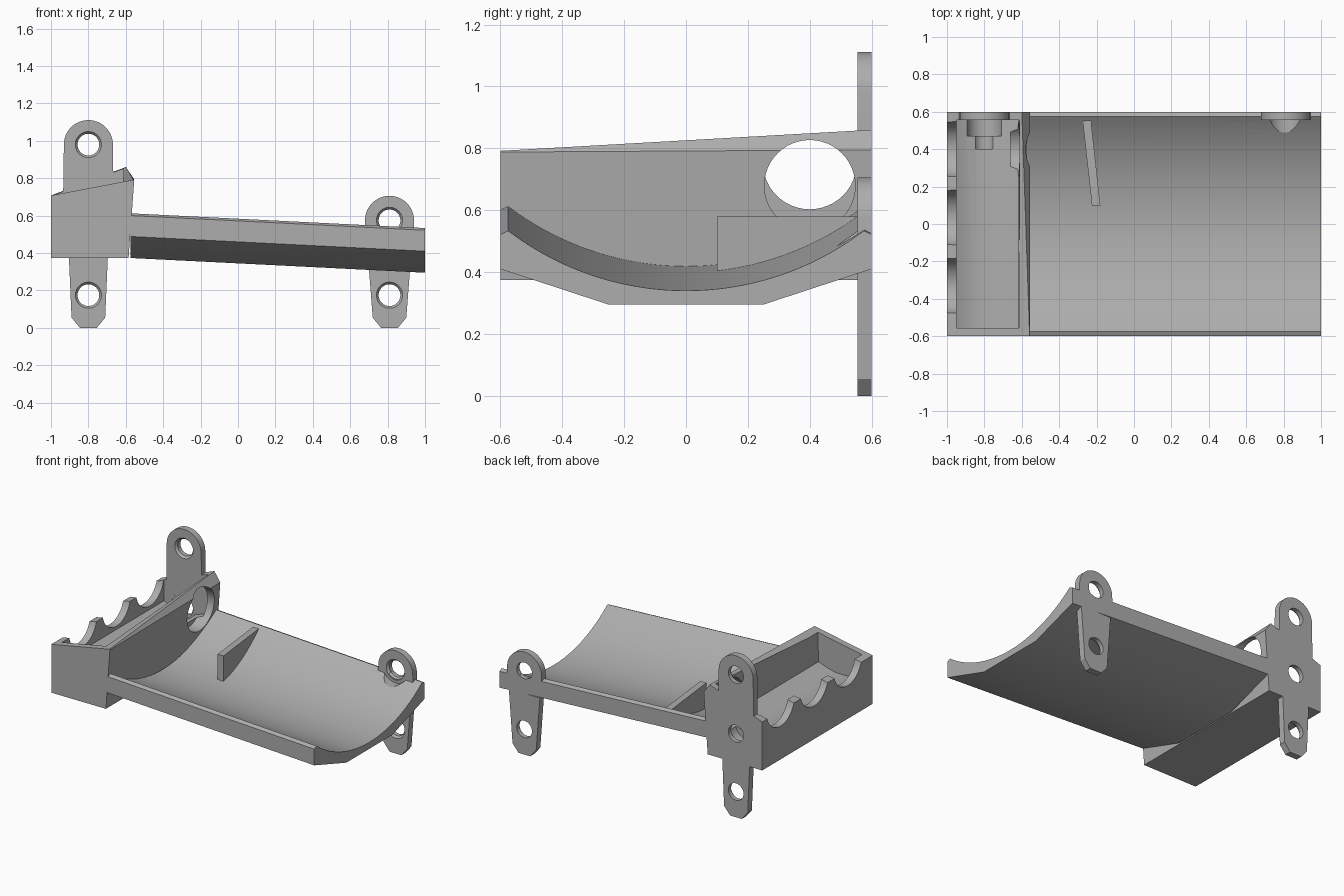
import bpy, bmesh
from math import sin, cos, pi, sqrt

old = bpy.data.objects.get("Cube")
if old:
    bpy.data.objects.remove(old, do_unlink=True)

grey = bpy.data.materials.new("plain_grey")
grey.use_nodes = True
grey.diffuse_color = (0.42, 0.42, 0.42, 1)
grey.node_tree.nodes["Principled BSDF"].inputs["Base Color"].default_value = grey.diffuse_color


def solid(name, ring_a, ring_b):
    """Closed solid lofted between two matching rings of points."""
    bm = bmesh.new()
    a = [bm.verts.new(p) for p in ring_a]
    b = [bm.verts.new(p) for p in ring_b]
    n = len(a)
    for i in range(n):
        j = (i + 1) % n
        bm.faces.new((a[i], a[j], b[j], b[i]))
    bm.faces.new(a[::-1])
    bm.faces.new(b)
    bmesh.ops.recalc_face_normals(bm, faces=bm.faces)
    mesh = bpy.data.meshes.new(name)
    bm.to_mesh(mesh)
    bm.free()
    mesh.materials.append(grey)
    obj = bpy.data.objects.new(name, mesh)
    bpy.context.collection.objects.link(obj)
    return obj


def along_y(name, profile, y0, y1):
    """Extrude an (x, z) profile along y."""
    return solid(name, [(x, y0, z) for x, z in profile], [(x, y1, z) for x, z in profile])


def circle(u, v, r, start=0, end=2 * pi, n=48):
    return [(u + r * cos(start + (end - start) * i / n),
             v + r * sin(start + (end - start) * i / n)) for i in range(n)]


def rod_y(x, z, r0, r1, y0, y1):
    """Round cutter along y, tapered if the radii differ."""
    return solid("cutter", [(px, y0, pz) for px, pz in circle(x, z, r0)],
                 [(px, y1, pz) for px, pz in circle(x, z, r1)])


def rod_x(y, z, r, x0, x1):
    ring = circle(y, z, r)
    return solid("cutter", [(x0, py, pz) for py, pz in ring], [(x1, py, pz) for py, pz in ring])


def cut(obj, cutter):
    cutter.hide_render = True
    mod = obj.modifiers.new("cut", "BOOLEAN")
    mod.operation = "DIFFERENCE"
    mod.solver = "EXACT"
    mod.object = cutter
    bpy.context.view_layer.objects.active = obj
    bpy.ops.object.modifier_apply(modifier=mod.name)
    bpy.data.objects.remove(cutter, do_unlink=True)


def screw_hole(obj, x, z):
    cut(obj, rod_y(x, z, 0.058, 0.058, 0.4, 0.7))
    cut(obj, rod_y(x, z, 0.074, 0.056, 0.55, 0.572))


# Sloping trough with an arc-shaped channel and a chamfered underside
R, FALL = 0.95, 0.05
channel = []
for i in range(33):
    y = -0.575 + 1.15 * i / 32
    channel.append((y, 0.34 + R - sqrt(R * R - y * y)))
section = [(-0.6, 0.41), (-0.6, 0.522)] + channel + [
    (0.6, 0.522), (0.6, 0.41), (0.25, 0.295), (-0.25, 0.295)]


def trough_ring(x):
    return [(x, y, z + FALL * (1 - x)) for y, z in section]


trough = solid("trough", trough_ring(-0.575), trough_ring(1))
cut(trough, rod_y(0.81, 0.58, 0.095, 0.095, 0.47, 0.557))
screw_hole(trough, 0.81, 0.58)

# Side box with a sloping, ridged top
box = solid("side_box",
            [(x, -0.6, z) for x, z in ((-1, 0.375), (-0.585, 0.375), (-0.555, 0.788),
                                       (-0.558, 0.792), (-1, 0.708))],
            [(x, 0.6, z) for x, z in ((-1, 0.375), (-0.585, 0.375), (-0.555, 0.795),
                                      (-0.6, 0.86), (-1, 0.708))])
# Open compartment with a shallow dished floor
cut(box, along_y("cutter", [(-0.95, 1), (-0.95, 0.58), (-0.9, 0.555), (-0.84, 0.54),
                            (-0.76, 0.54), (-0.69, 0.555), (-0.62, 0.58), (-0.608, 1)],
                 -0.555, 0.555))
# Three scallops in the outer wall and a round port in the inner wall
for y in (0.4, 0.035, -0.33):
    cut(box, rod_x(y, 0.755, 0.152, -1.1, -0.9))
cut(box, rod_x(0.4, 0.68, 0.147, -0.66, -0.45))
# Fixing hole and screw head clearance in the back wall
cut(box, rod_y(-0.8, 0.575, 0.095, 0.095, 0.47, 0.557))
screw_hole(box, -0.8, 0.575)

# Divider fin standing in the trough, slightly skewed
fin_side = [(0.575, 0.58), (0.1, 0.58), (0.1, 0.385), (0.3, 0.4), (0.575, 0.5)]


def fin_ring(shift):
    return [(-0.18 + shift - 0.11 * (y - 0.1), y, z) for y, z in fin_side]


fin = solid("divider_fin", fin_ring(-0.045), fin_ring(0))

# Mounting ears rising above the back edge, rounded on top
ears = []
for name, x, z, base, half in (("upper_ear_box", -0.8, 0.98, 0.7, 0.135),
                               ("upper_ear_trough", 0.81, 0.575, 0.46, 0.135)):
    top = circle(x, z, 0.131, 0, pi, 32) + [(x - 0.131, z)]
    ear = along_y(name, top + [(x - half, base), (x + half, base)], 0.555, 0.6)
    screw_hole(ear, x, z)
    ears.append(ear)

# Mounting tabs hanging below, tapered with clipped corners
for name, x, top_z, half in (("lower_tab_box", -0.8, 0.4, 0.105),
                             ("lower_tab_trough", 0.81, 0.42, 0.118)):
    right = [(x + 0.045, 0), (x + 0.09, 0.055), (x + half, top_z)]
    left = [(2 * x - px, pz) for px, pz in reversed(right)]
    tab = along_y(name, right + left, 0.555, 0.6)
    screw_hole(tab, x, 0.175)
    ears.append(tab)

# Smooth curved surfaces, keep edges crisp
bpy.ops.object.select_all(action="DESELECT")
for obj in [trough, box, fin] + ears:
    obj.select_set(True)
bpy.context.view_layer.objects.active = trough
bpy.ops.object.shade_smooth_by_angle(angle=pi / 6)
